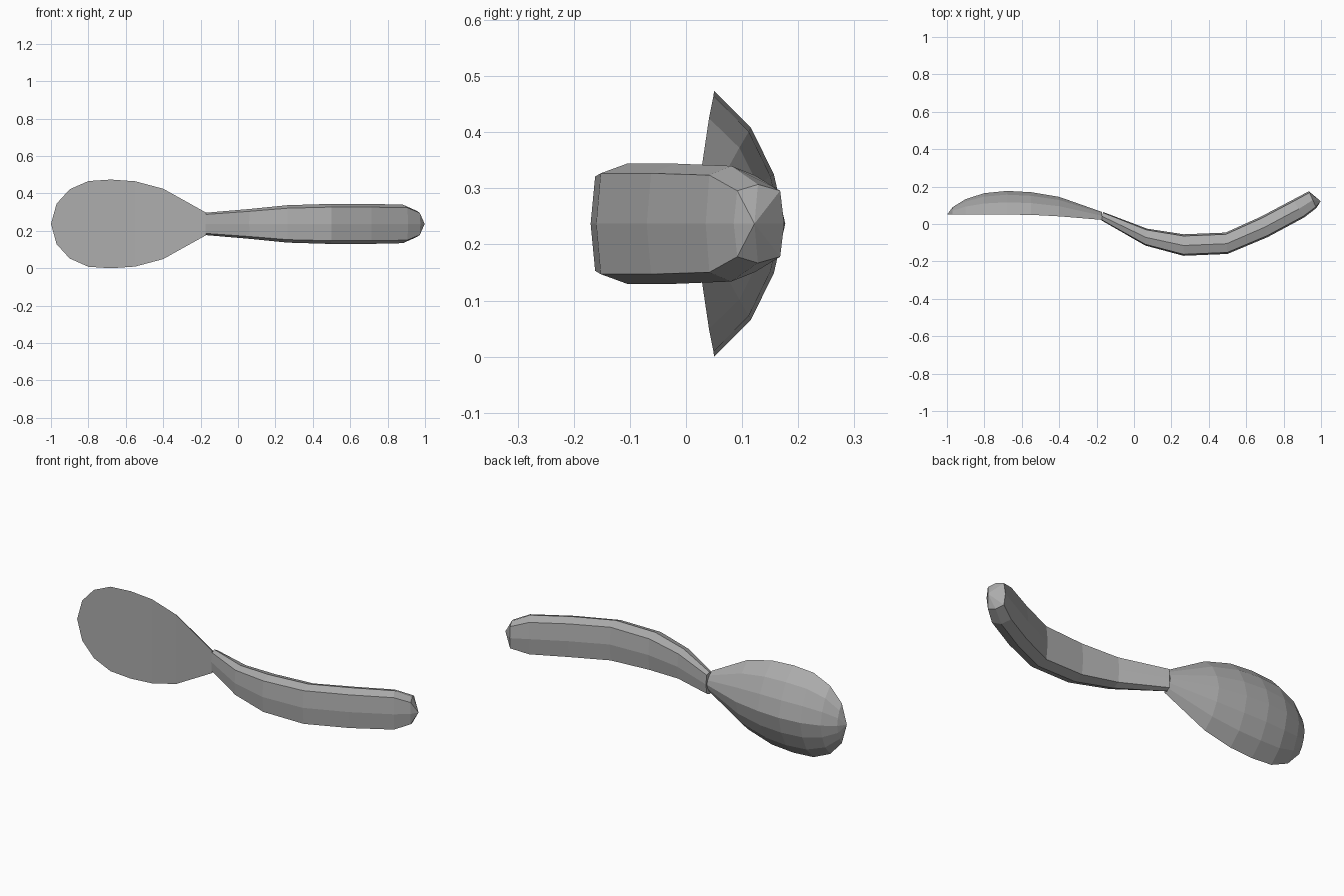
import bpy
import bmesh
from mathutils import Vector

cube = bpy.data.objects.get("Cube")
if cube:
    bpy.data.objects.remove(cube, do_unlink=True)

MID_Z = 0.237  # height of the mirror plane

metal = bpy.data.materials.new("grey metal")
metal.use_nodes = True
GREY = (0.42, 0.42, 0.42, 1)
metal.diffuse_color = GREY
metal.node_tree.nodes["Principled BSDF"].inputs["Base Color"].default_value = GREY


def loft(name, rings, start=None, end=None):
    """Skin a list of closed rings; close each end with a point or a face."""
    bm = bmesh.new()
    loops = [[bm.verts.new(p) for p in ring] for ring in rings]
    n = len(loops[0])
    for a, b in zip(loops, loops[1:]):
        for i in range(n):
            j = (i + 1) % n
            bm.faces.new((a[i], a[j], b[j], b[i]))
    for loop, tip in ((loops[0], start), (loops[-1], end)):
        if tip:
            apex = bm.verts.new(tip)
            for i in range(n):
                bm.faces.new((loop[i], loop[(i + 1) % n], apex))
        else:
            bm.faces.new(loop)
    bmesh.ops.recalc_face_normals(bm, faces=bm.faces)
    mesh = bpy.data.meshes.new(name)
    bm.to_mesh(mesh)
    bm.free()
    mesh.materials.append(metal)
    obj = bpy.data.objects.new(name, mesh)
    bpy.context.collection.objects.link(obj)
    return obj


# Bowl: flat front, rounded back. Stations: x, front y, back y, half width
bowl_arc = [(1, 0), (0.72, 0.52), (0.37, 0.84), (0, 1),
            (-0.37, 0.84), (-0.72, 0.52), (-1, 0)]
bowl_stations = [
    (-0.97, 0.05, 0.09, 0.108), (-0.90, 0.05, 0.133, 0.185),
    (-0.80, 0.05, 0.165, 0.229), (-0.68, 0.05, 0.177, 0.237),
    (-0.55, 0.049, 0.17, 0.228), (-0.40, 0.041, 0.145, 0.188),
    (-0.17, 0.022, 0.064, 0.06),
]
loft("spoon_bowl",
     [[(x, f + (b - f) * d, MID_Z + w * s) for s, d in bowl_arc]
      for x, f, b, w in bowl_stations],
     start=(-1, 0.05, MID_Z))

# Handle: eight-sided section swept along a bend.
# Stations: front point, back point, half width
section = [(0, 0), (0.84, 0.07), (1, 0.48), (0.84, 0.92),
           (0, 1), (-0.84, 0.92), (-1, 0.48), (-0.84, 0.07)]
handle_stations = [
    ((-0.175, 0.02), (-0.165, 0.064), 0.06),
    ((0.06, -0.115), (0.07, -0.025), 0.08),
    ((0.265, -0.17), (0.265, -0.055), 0.1),
    ((0.50, -0.16), (0.49, -0.046), 0.107),
    ((0.715, -0.07), (0.68, 0.04), 0.107),
    ((0.91, 0.035), (0.85, 0.13), 0.103),
    ((0.975, 0.085), (0.935, 0.175), 0.07),
]
rings = []
for front, back, w in handle_stations:
    a, b = Vector(front), Vector(back)
    rings.append([(*a.lerp(b, t), MID_Z + w * s) for s, t in section])
loft("spoon_handle", rings, end=(0.998, 0.122, MID_Z))
